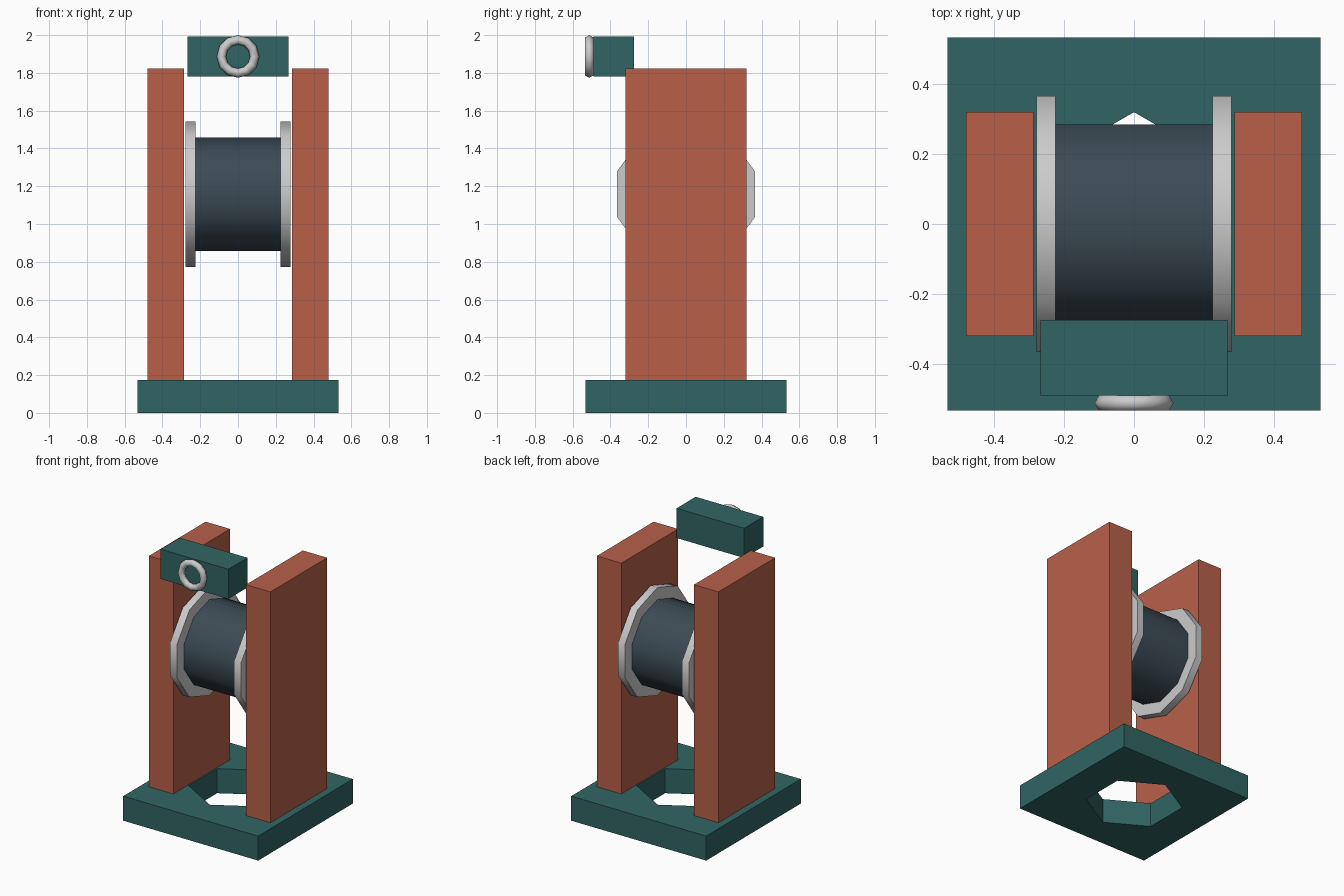
import bpy, bmesh
from math import sin, cos, pi, radians

if "Cube" in bpy.data.objects:
    bpy.data.objects.remove(bpy.data.objects["Cube"])


def material(name, rgb):
    m = bpy.data.materials.new(name)
    m.diffuse_color = (*rgb, 1)
    m.use_nodes = True
    m.node_tree.nodes["Principled BSDF"].inputs["Base Color"].default_value = m.diffuse_color
    return m


TEAL = material("teal_paint", (0.030, 0.130, 0.125))
RUST = material("rust_paint", (0.48, 0.118, 0.066))
DARK = material("dark_steel", (0.045, 0.070, 0.090))


def add_object(name, bm, mat=None, smooth=False):
    bmesh.ops.recalc_face_normals(bm, faces=bm.faces)
    mesh = bpy.data.meshes.new(name)
    bm.to_mesh(mesh)
    bm.free()
    obj = bpy.data.objects.new(name, mesh)
    bpy.context.collection.objects.link(obj)
    if mat:
        mesh.materials.append(mat)
    if smooth:
        bpy.ops.object.select_all(action='DESELECT')
        obj.select_set(True)
        bpy.context.view_layer.objects.active = obj
        bpy.ops.object.shade_smooth_by_angle(angle=radians(40))
    return obj


def box(name, low, high, mat):
    bm = bmesh.new()
    bmesh.ops.create_cube(bm, size=1)
    for v in bm.verts:
        v.co = [(a + b) / 2 + c * (b - a) for a, b, c in zip(low, high, v.co)]
    return add_object(name, bm, mat)


def prism(name, sides, radius, start, end, place, mat=None, smooth=False):
    """Regular prism; place(u, v, t) maps profile and length to a position."""
    bm = bmesh.new()
    angles = [2 * pi * i / sides for i in range(sides)]
    a, b = [[bm.verts.new(place(radius * sin(k), radius * cos(k), t)) for k in angles]
            for t in (start, end)]
    bm.faces.new(a)
    bm.faces.new(b)
    for i in range(sides):
        j = (i + 1) % sides
        bm.faces.new((a[i], a[j], b[j], b[i]))
    return add_object(name, bm, mat, smooth)


# Base plate with hexagonal opening
base = box("base_plate", (-0.533, -0.533, 0), (0.533, 0.533, 0.175), TEAL)
cutter = prism("base_hole_cutter", 6, 0.32, -0.1, 0.3, lambda u, v, t: (u, v, t))
cutter.hide_render = True
cutter.hide_viewport = True
cut = base.modifiers.new("hole", 'BOOLEAN')
cut.operation = 'DIFFERENCE'
cut.solver = 'EXACT'
cut.object = cutter


# Drum axis runs along x
def on_axle(u, v, t):
    return (t, u, 1.158 + v)


prism("drum", 10, 0.30, -0.23, 0.23, on_axle, DARK, True)

# Side walls and drum flanges
for side, s in (("left", -1), ("right", 1)):
    x0, x1 = sorted((s * 0.287, s * 0.48))
    box(side + "_wall", (x0, -0.32, 0.175), (x1, 0.32, 1.822), RUST)
    prism(side + "_flange", 10, 0.385, s * 0.225, s * 0.279, on_axle, None, True)

# Front header block
box("header_block", (-0.267, -0.49, 1.78), (0.267, -0.275, 1.992), TEAL)

# Ring on the header block
bpy.ops.mesh.primitive_torus_add(major_segments=12, minor_segments=6,
                                 major_radius=0.088, minor_radius=0.025,
                                 location=(0, -0.512, 1.887), rotation=(pi / 2, 0, 0))
ring = bpy.context.object
ring.name = "header_ring"
bpy.ops.object.shade_smooth()
